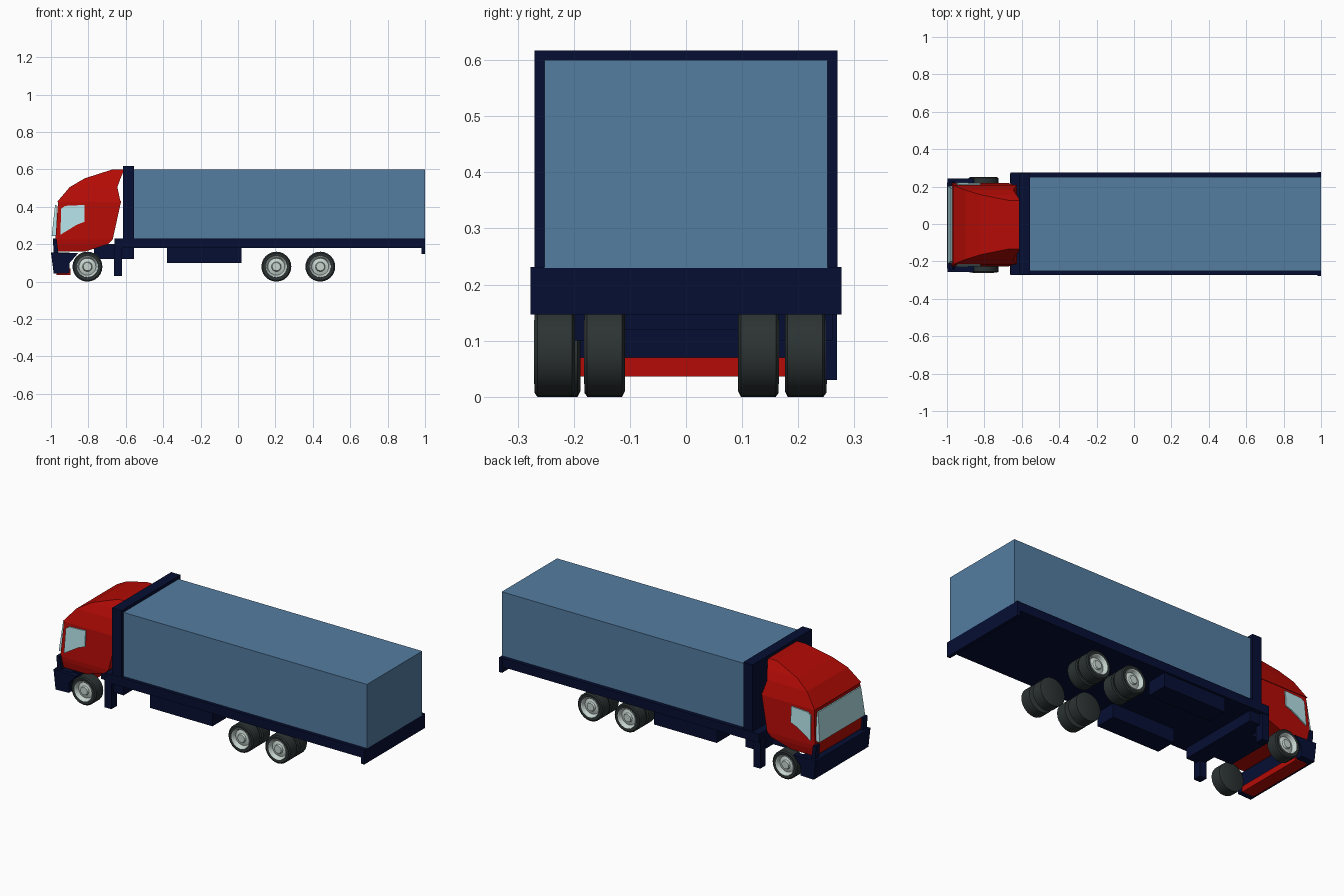
import bpy, bmesh
from math import cos, sin, pi

if "Cube" in bpy.data.objects:
    bpy.data.objects.remove(bpy.data.objects["Cube"])

def mat(name, rgb):
    m = bpy.data.materials.new(name)
    m.diffuse_color = [(c / 255) ** 2.2 for c in rgb] + [1]
    m.use_nodes = True
    m.node_tree.nodes["Principled BSDF"].inputs["Base Color"].default_value = m.diffuse_color
    return m

NAVY = mat("navy", (14, 22, 54))
RED = mat("red", (178, 19, 14))
BLUE = mat("blue", (84, 124, 160))
GLASS = mat("glass", (178, 224, 230))
TYRE = mat("rubber", (48, 54, 54))
RIM = mat("rim", (198, 212, 206))

def make(name, verts, faces, m):
    me = bpy.data.meshes.new(name)
    me.from_pydata(verts, [], faces)
    bm = bmesh.new()
    bm.from_mesh(me)
    bmesh.ops.remove_doubles(bm, verts=bm.verts, dist=1e-5)
    bmesh.ops.recalc_face_normals(bm, faces=bm.faces)
    bm.to_mesh(me)
    bm.free()
    me.materials.append(m)
    ob = bpy.data.objects.new(name, me)
    bpy.context.collection.objects.link(ob)
    return ob

def loft(name, rings, m):
    """Skin matching closed rings and cap both ends."""
    n = len(rings[0])
    faces = [(k * n + i, k * n + (i + 1) % n, (k + 1) * n + (i + 1) % n, (k + 1) * n + i)
             for k in range(len(rings) - 1) for i in range(n)]
    faces += [tuple(range(n)), tuple(range((len(rings) - 1) * n, len(rings) * n))]
    return make(name, [v for r in rings for v in r], faces, m)

def box(name, x0, x1, y0, y1, z0, z1, m):
    return loft(name, [[(x0, y0, z), (x1, y0, z), (x1, y1, z), (x0, y1, z)] for z in (z0, z1)], m)

def prism(name, profile, y0, y1, m):
    return loft(name, [[(x, y, z) for x, z in profile] for y in (y0, y1)], m)

def stack(name, levels, cy, m):
    """Rectangular levels: z, front x, back x, half width."""
    return loft(name, [[(a, cy - w, z), (b, cy - w, z), (b, cy + w, z), (a, cy + w, z)]
                       for z, a, b, w in levels], m)

def lathe(name, profile, x, y, z, side, m, n=24):
    verts = [(x + r * cos(2 * pi * i / n), y + side * h, z + r * sin(2 * pi * i / n))
             for r, h in profile for i in range(n)]
    faces = [(k * n + i, k * n + (i + 1) % n, (k + 1) * n + (i + 1) % n, (k + 1) * n + i)
             for k in range(len(profile) - 1) for i in range(n)]
    ob = make(name, verts, faces, m)
    bpy.context.view_layer.objects.active = ob
    ob.select_set(True)
    bpy.ops.object.shade_smooth_by_angle(angle=0.5)
    ob.select_set(False)

# Cargo box, bed and headboard
box("cargo_box", -0.56, 1.0, -0.252, 0.252, 0.23, 0.60, BLUE)
box("cargo_bed", -0.66, 0.995, -0.272, 0.275, 0.18, 0.231, NAVY)
box("rear_lip", 0.98, 1.0, -0.277, 0.277, 0.147, 0.231, NAVY)
box("headboard", -0.615, -0.555, -0.27, 0.27, 0.18, 0.617, NAVY)
box("crossmember", -0.655, -0.555, -0.25, 0.25, 0.12, 0.181, NAVY)
box("chassis_block", -0.77, -0.65, -0.15, 0.14, 0.12, 0.2, NAVY)

# Storage boxes and support posts on both sides
for side, tag in ((-1, "right"), (1, "left")):
    y0, y1 = sorted((side * 0.14, side * 0.262))
    box("storage_box_" + tag, -0.38, 0.02, y0, y1, 0.10, 0.181, NAVY)
    y0, y1 = sorted((side * 0.22, side * 0.269))
    box("support_post_" + tag, -0.663, -0.62, y0, y1, 0.03, 0.2, NAVY)

# Cab body and roof
C = -0.004
stack("cab_body", [(0.16, -0.97, -0.82, 0.212), (0.20, -0.975, -0.695, 0.22),
                   (0.225, -0.976, -0.67, 0.222), (0.43, -0.962, -0.625, 0.208)], C, RED)
stack("cab_roof", [(0.425, -0.968, -0.628, 0.212), (0.505, -0.90, -0.645, 0.185),
                   (0.552, -0.82, -0.628, 0.16), (0.60, -0.67, -0.608, 0.13)], C, RED)

# Glass
loft("windscreen", [[(-0.97, C - w, z), (x, C - w, z), (x, C + w, z), (-0.97, C + w, z)]
                    for z, x, w in ((0.245, -0.996, 0.208), (0.41, -0.978, 0.195))], GLASS)
WINDOW = [(-0.945, 0.39), (-0.925, 0.405), (-0.82, 0.41), (-0.82, 0.32), (-0.86, 0.305), (-0.95, 0.25)]
for side, tag in ((-1, "right"), (1, "left")):
    loft("side_window_" + tag,
         [[(x, C + side * (t - 0.07 * (z - 0.225)), z) for x, z in WINDOW] for t in (0.2, 0.229)], GLASS)

# Bumper with side wings and red underside
B = -0.007
prism("bumper", [(-1.0, 0.155), (-0.9, 0.155), (-0.9, 0.045), (-0.985, 0.042)], B - 0.23, B + 0.23, NAVY)
box("bumper_underside", -0.97, -0.895, B - 0.21, B + 0.21, 0.036, 0.07, RED)
WING = [(-0.998, 0.155), (-0.855, 0.152), (-0.9, 0.10), (-0.9, 0.045), (-0.985, 0.042)]
FIN = [(-0.99, 0.23), (-0.97, 0.23), (-0.96, 0.15), (-0.985, 0.15)]
for side, tag in ((-1, "right"), (1, "left")):
    prism("bumper_wing_" + tag, WING, B + side * 0.215, B + side * 0.25, NAVY)
    prism("bumper_fin_" + tag, FIN, B + side * 0.2, B + side * 0.235, NAVY)

# Wheels: single in front, paired at the back
TYRE_P = [(0, -0.034), (0.07, -0.036), (0.08, -0.031), (0.08, 0.031), (0.073, 0.036), (0.057, 0.034), (0.05, 0.0)]
RIM_P = [(0.059, 0.033), (0.057, 0.037), (0.053, 0.034), (0.045, 0.016), (0.026, 0.022),
         (0.022, 0.032), (0, 0.032)]
wheels = [(-0.805, -0.224), (-0.805, 0.214)]
wheels += [(x, y) for x in (0.205, 0.44) for y in (-0.234, -0.145, 0.129, 0.212)]
for i, (x, y) in enumerate(wheels):
    side = 1 if y > 0 else -1
    lathe(f"tyre_{i}", TYRE_P, x, y, 0.08, side, TYRE)
    lathe(f"rim_{i}", RIM_P, x, y, 0.08, side, RIM)
